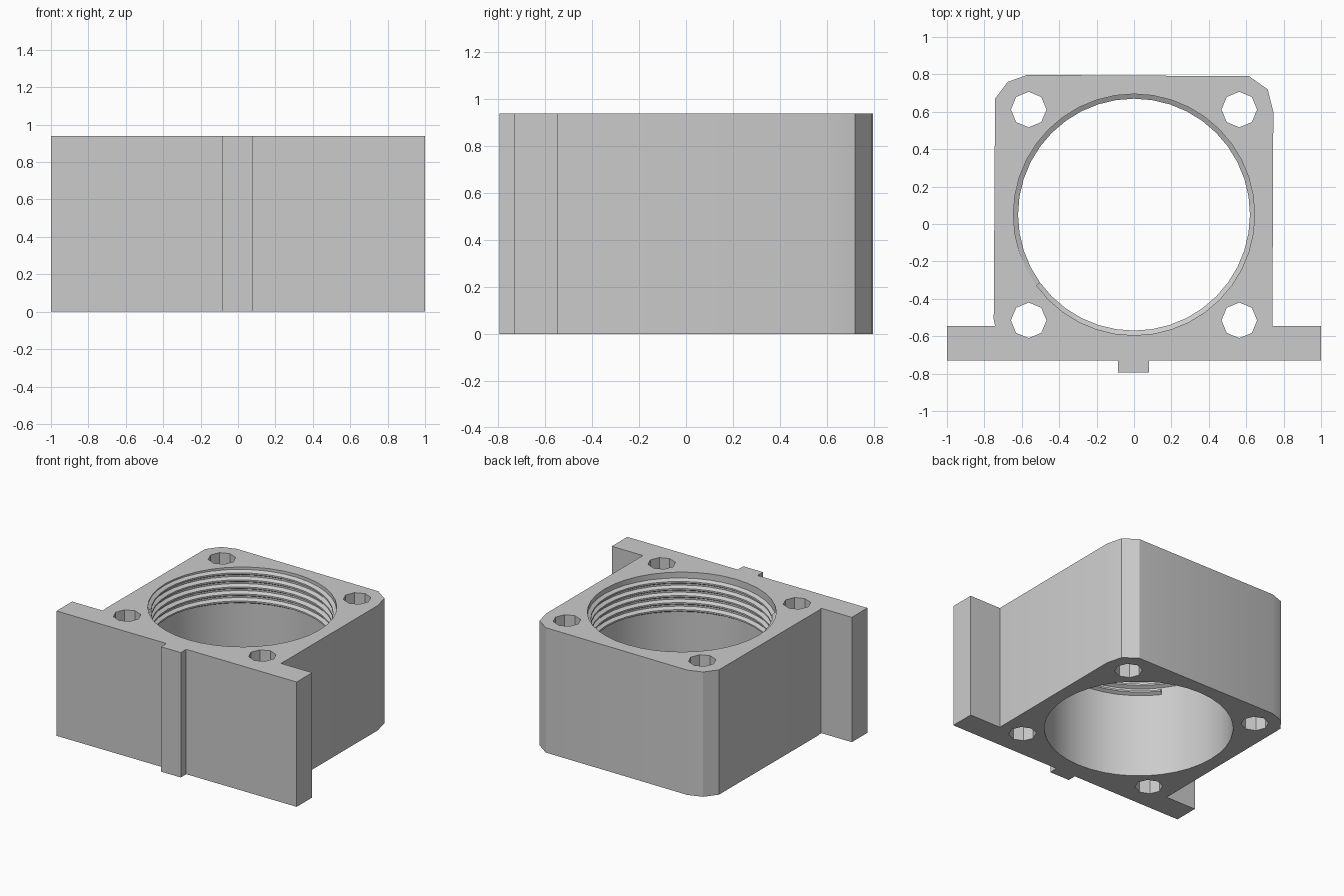
import bpy, bmesh
from math import cos, sin, tau

default = bpy.data.objects.get("Cube")
if default:
    bpy.data.objects.remove(default, do_unlink=True)

HEIGHT = 0.94
BORE_Y, BORE_R, CREST_R = 0.05, 0.645, 0.62
SEGMENTS = 40

grey = bpy.data.materials.new("light grey")
grey.use_nodes = True
grey.diffuse_color = (0.6, 0.6, 0.6, 1)
grey.node_tree.nodes["Principled BSDF"].inputs["Base Color"].default_value = (0.6, 0.6, 0.6, 1)


def finish(bm, name):
    """Turn a bmesh into a smooth-shaded object with sharp edges kept."""
    bmesh.ops.recalc_face_normals(bm, faces=bm.faces)
    mesh = bpy.data.meshes.new(name)
    bm.to_mesh(mesh)
    bm.free()
    mesh.materials.append(grey)
    obj = bpy.data.objects.new(name, mesh)
    bpy.context.collection.objects.link(obj)
    bpy.ops.object.select_all(action="DESELECT")
    obj.select_set(True)
    bpy.context.view_layer.objects.active = obj
    bpy.ops.object.shade_smooth_by_angle(angle=0.5)
    return obj


def circle(cx, cy, r, n):
    return [(cx + r * cos(tau * i / n), cy + r * sin(tau * i / n)) for i in range(n)]


# Housing outline: flange plate, key rib, and block with chamfered back corners
outline = [
    (-1, -0.73), (-0.085, -0.73), (-0.085, -0.795), (0.08, -0.795), (0.08, -0.73),
    (1, -0.73), (1, -0.545), (0.74, -0.545), (0.745, 0.6), (0.715, 0.72),
    (0.615, 0.79), (-0.57, 0.797), (-0.675, 0.76), (-0.743, 0.67),
    (-0.75, -0.51), (-0.743, -0.545), (-1, -0.545),
]

# Central bore and four bolt holes
loops = [outline, circle(0, BORE_Y, BORE_R, SEGMENTS)]
for x in (-0.563, 0.563):
    for y in (-0.515, 0.612):
        loops.append(circle(x, y, 0.095, 8))

# Housing: fill the outline around the holes and extrude it
bm = bmesh.new()
edges = []
for loop in loops:
    verts = [bm.verts.new((x, y, 0)) for x, y in loop]
    edges += [bm.edges.new((v, verts[i - 1])) for i, v in enumerate(verts)]
bmesh.ops.triangle_fill(bm, edges=edges, use_beauty=True, use_dissolve=False, normal=(0, 0, 1))
result = bmesh.ops.extrude_face_region(bm, geom=bm.faces[:], use_keep_orig=True)
top = [g for g in result["geom"] if isinstance(g, bmesh.types.BMVert)]
bmesh.ops.translate(bm, verts=top, vec=(0, 0, HEIGHT))
finish(bm, "housing")

# Internal thread: a tapered ridge swept along a helix in the upper bore
TURNS, PITCH, START_Z = 5, 0.053, 0.65
section = [(BORE_R + 0.003, -0.022), (CREST_R, -0.006), (CREST_R, 0.006), (BORE_R + 0.003, 0.022)]
bm = bmesh.new()
rings = []
for i in range(TURNS * SEGMENTS + 1):
    a = tau * (i / SEGMENTS + 0.6)
    z = START_Z + PITCH * i / SEGMENTS
    rings.append([bm.verts.new((r * cos(a), BORE_Y + r * sin(a), z + dz)) for r, dz in section])
for lower, upper in zip(rings, rings[1:]):
    for j in range(4):
        bm.faces.new((lower[j - 1], lower[j], upper[j], upper[j - 1]))
bm.faces.new(rings[0])
bm.faces.new(rings[-1])
finish(bm, "bore_thread")
